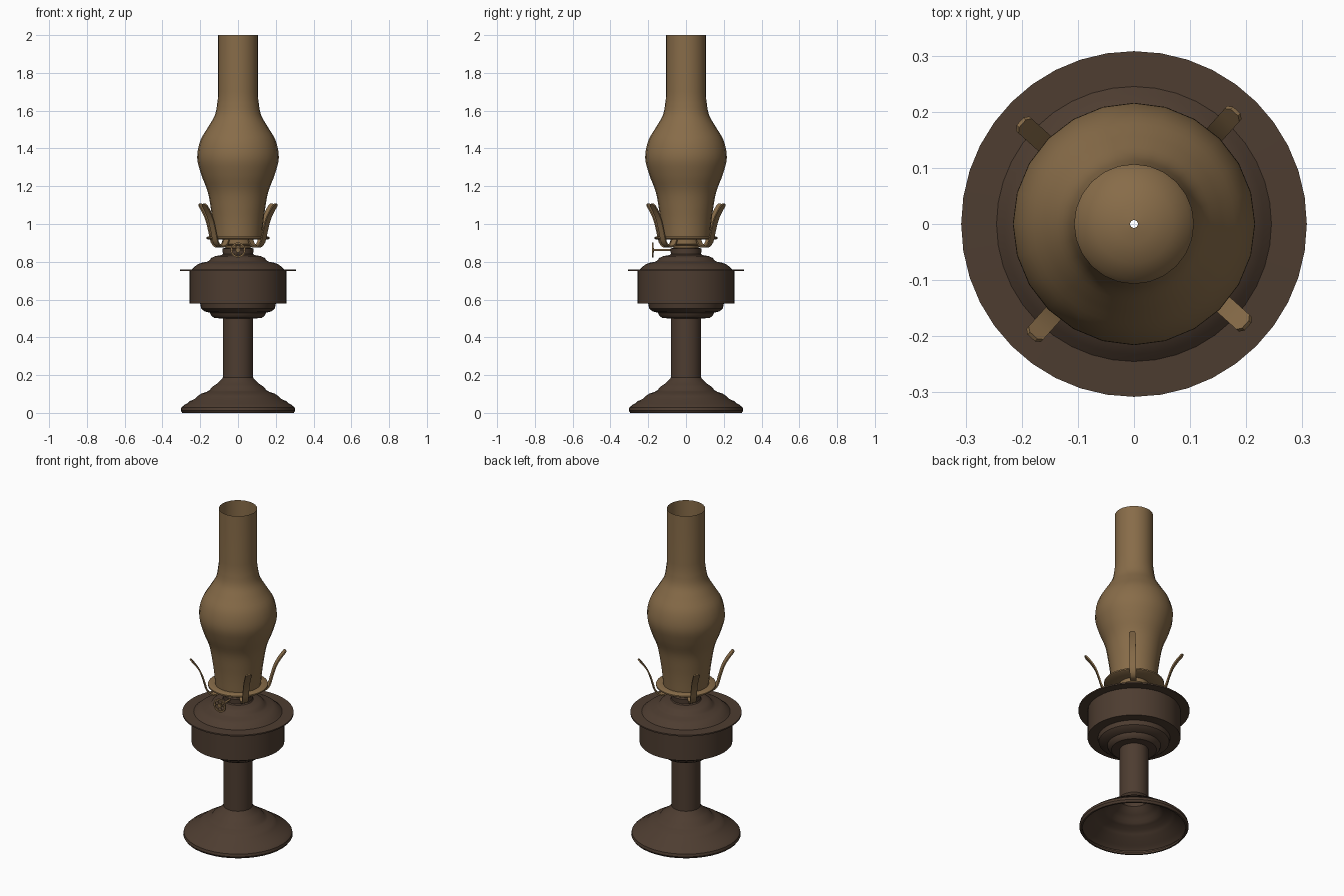
import bpy, bmesh, math
from mathutils import Vector, Matrix

if "Cube" in bpy.data.objects:
    bpy.data.objects.remove(bpy.data.objects["Cube"])


def material(name, rgb):
    m = bpy.data.materials.new(name)
    m.diffuse_color = (*rgb, 1)
    m.use_nodes = True
    m.node_tree.nodes["Principled BSDF"].inputs["Base Color"].default_value = m.diffuse_color
    return m


BRONZE = material("dark bronze", (0.075, 0.046, 0.030))
BRASS = material("aged brass", (0.245, 0.150, 0.066))


def finish(bm, name, mat, angle=35):
    me = bpy.data.meshes.new(name)
    bm.to_mesh(me)
    bm.free()
    ob = bpy.data.objects.new(name, me)
    bpy.context.collection.objects.link(ob)
    me.materials.append(mat)
    bpy.ops.object.select_all(action='DESELECT')
    ob.select_set(True)
    bpy.context.view_layer.objects.active = ob
    bpy.ops.object.shade_smooth_by_angle(angle=math.radians(angle))
    return ob


def lathe(name, profile, mat, sides=40, angle=35):
    """Revolve (radius, z) points, listed bottom to top, about z."""
    bm = bmesh.new()
    rings = []
    for r, z in profile:
        rings.append([bm.verts.new((r * math.cos(2 * math.pi * i / sides),
                                    r * math.sin(2 * math.pi * i / sides), z))
                      for i in range(sides)])
    for a, b in zip(rings, rings[1:]):
        for i in range(sides):
            j = (i + 1) % sides
            bm.faces.new((a[i], a[j], b[j], b[i]))
    return finish(bm, name, mat, angle)


def smooth_path(pts, steps=5):
    """Catmull-Rom curve through 2D points."""
    p = [Vector(q) for q in pts]
    p = [2 * p[0] - p[1]] + p + [2 * p[-1] - p[-2]]
    out = []
    for a, b, c, d in zip(p, p[1:], p[2:], p[3:]):
        for k in range(steps):
            t = k / steps
            out.append(0.5 * (2 * b + (c - a) * t + (2 * a - 5 * b + 4 * c - d) * t * t
                              + (3 * b - a - 3 * c + d) * t ** 3))
    return out + [p[-2]]


# Stepped foot, hollow underneath
lathe("foot", [(0.285, 0.012), (0.285, 0.0), (0.295, 0.0), (0.303, 0.012), (0.300, 0.028),
               (0.285, 0.042), (0.272, 0.048), (0.255, 0.062), (0.228, 0.075),
               (0.215, 0.088), (0.195, 0.102), (0.165, 0.112), (0.150, 0.120),
               (0.138, 0.137), (0.115, 0.152), (0.095, 0.170), (0.080, 0.187)], BRONZE)

# Tubular stem
lathe("stem", [(0.080, 0.187), (0.080, 0.51)], BRONZE)

# Oil reservoir: stepped underside, drum, thin flange, stepped shoulder
lathe("reservoir", [(0.078, 0.500), (0.125, 0.502), (0.142, 0.515), (0.148, 0.530),
                    (0.178, 0.538), (0.195, 0.552), (0.200, 0.578), (0.257, 0.578),
                    (0.257, 0.752)], BRONZE)
lathe("reservoir_top", [(0.257, 0.750), (0.308, 0.750), (0.308, 0.758), (0.245, 0.760),
                        (0.232, 0.772), (0.215, 0.786), (0.195, 0.794), (0.165, 0.800),
                        (0.150, 0.808), (0.142, 0.820), (0.120, 0.830), (0.085, 0.836),
                        (0.080, 0.842)], BRONZE)

# Burner collar, body, gallery plate and inner dome
lathe("burner_collar", [(0.080, 0.838), (0.082, 0.870), (0.066, 0.874)], BRONZE)
lathe("burner_body", [(0.066, 0.870), (0.070, 0.885), (0.082, 0.895), (0.082, 0.922)], BRASS)
lathe("gallery_plate", [(0.080, 0.918), (0.160, 0.918), (0.166, 0.922), (0.166, 0.930),
                        (0.160, 0.934), (0.122, 0.934)], BRASS)
lathe("burner_dome", [(0.122, 0.934), (0.116, 0.960), (0.098, 0.990), (0.070, 1.012),
                      (0.035, 1.025), (0.007, 1.028)], BRASS, angle=60)

# Chimney: bulbous shell, open at the top
chimney = smooth_path([(0.127, 0.930), (0.133, 1.0), (0.142, 1.07), (0.160, 1.17),
                       (0.194, 1.26), (0.216, 1.35), (0.200, 1.44), (0.157, 1.515),
                       (0.121, 1.58), (0.107, 1.66)], 4)
lathe("chimney", chimney + [(0.106, 1.70), (0.106, 2.0)], BRASS, sides=24, angle=60)

# Four curved prongs holding the chimney
path = smooth_path([(0.088, 0.915), (0.108, 0.888), (0.145, 0.880), (0.175, 0.905),
                    (0.192, 0.960), (0.212, 1.020), (0.238, 1.065), (0.264, 1.098)], 3)
path.append(path[-1] + (path[-1] - path[-2]).normalized() * 0.010)
for k in range(4):
    bm = bmesh.new()
    rot = Matrix.Rotation(math.radians(48 + 90 * k), 3, 'Z')
    rings = []
    for i, p in enumerate(path):
        d = (path[min(i + 1, len(path) - 1)] - path[max(i - 1, 0)]).normalized()
        n = Vector((d.y, -d.x)) * 0.004
        # rounded tip
        w = 0.009 if i == len(path) - 1 else 0.0175
        rings.append([bm.verts.new(rot @ Vector((p.x + s * n.x, t * w, p.y + s * n.y)))
                      for s, t in ((1, -1), (1, 1), (-1, 1), (-1, -1))])
    for a, b in zip(rings, rings[1:]):
        for i in range(4):
            j = (i + 1) % 4
            bm.faces.new((a[i], a[j], b[j], b[i]))
    bm.faces.new(rings[0])
    bm.faces.new(rings[-1])
    bmesh.ops.recalc_face_normals(bm, faces=bm.faces)
    finish(bm, f"prong_{k + 1}", BRASS)

# Wick wheel: shaft, rim, hub and spokes facing the front
KNOB = Vector((0, -0.175, 0.862))
TURN = Matrix.Rotation(math.pi / 2, 4, 'X')


def rod(name, radius, y0, y1):
    bm = bmesh.new()
    bmesh.ops.create_cone(bm, cap_ends=True, segments=14, radius1=radius, radius2=radius,
                          depth=y1 - y0,
                          matrix=Matrix.Translation((0, (y0 + y1) / 2, KNOB.z)) @ TURN)
    finish(bm, name, BRASS)


rod("wick_shaft", 0.006, -0.175, -0.04)
rod("wheel_hub", 0.012, -0.181, -0.169)
rim = lathe("wheel_rim", [(0.031, -0.004), (0.040, -0.004), (0.040, 0.004),
                          (0.031, 0.004), (0.031, -0.004)], BRASS, sides=24)
rim.matrix_world = Matrix.Translation(KNOB) @ TURN
bm = bmesh.new()
for k in range(3):
    bmesh.ops.create_cube(bm, size=1, matrix=Matrix.Translation(KNOB)
                          @ Matrix.Rotation(math.pi * k / 3, 4, 'Y')
                          @ Matrix.Diagonal((0.066, 0.005, 0.006, 1)))
finish(bm, "wheel_spokes", BRASS)
